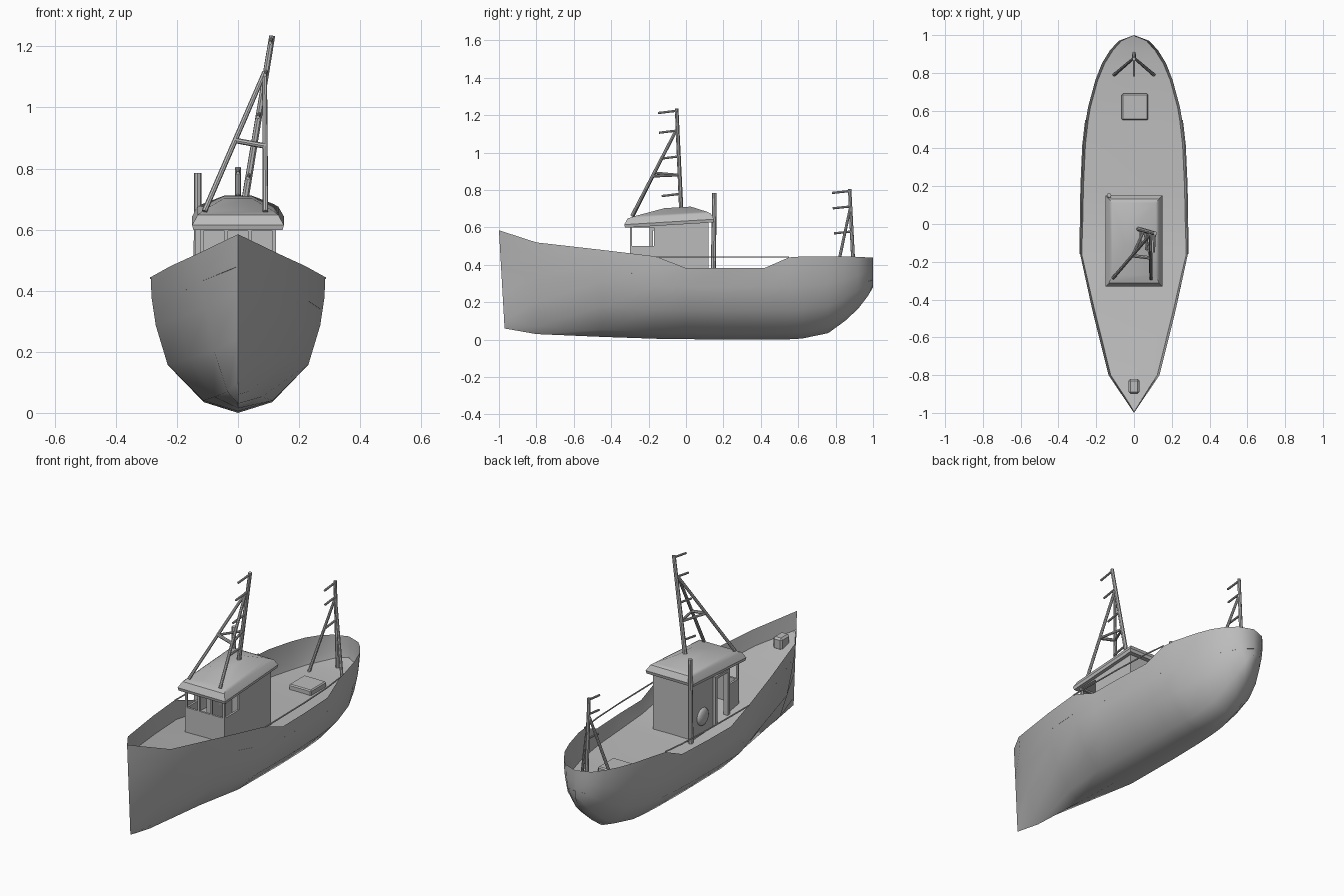
import bpy, bmesh, math
from mathutils import Vector

cube = bpy.data.objects.get("Cube")
if cube:
    bpy.data.objects.remove(cube)

grey = bpy.data.materials.new("plain_grey")
grey.use_nodes = True
colour = (0.5, 0.5, 0.5, 1)
grey.diffuse_color = colour
grey.node_tree.nodes["Principled BSDF"].inputs["Base Color"].default_value = colour


def finish(name, bm, angle=40, recalc=True):
    bmesh.ops.remove_doubles(bm, verts=bm.verts, dist=0.0005)
    if recalc:
        bmesh.ops.recalc_face_normals(bm, faces=bm.faces)
    mesh = bpy.data.meshes.new(name)
    bm.to_mesh(mesh)
    bm.free()
    mesh.materials.append(grey)
    ob = bpy.data.objects.new(name, mesh)
    bpy.context.collection.objects.link(ob)
    bpy.ops.object.select_all(action="DESELECT")
    ob.select_set(True)
    bpy.context.view_layer.objects.active = ob
    bpy.ops.object.shade_smooth_by_angle(angle=math.radians(angle))
    return ob


def loft(bm, rows, closed=False):
    """Skin quads between rows of points."""
    grid = [[bm.verts.new(p) for p in row] for row in rows]
    for a, b in zip(grid, grid[1:]):
        n = len(a)
        for i in range(n if closed else n - 1):
            j = (i + 1) % n
            bm.faces.new((a[i], a[j], b[j], b[i]))
    return grid


def box(name, lo, hi, bevel=0):
    bm = bmesh.new()
    bmesh.ops.create_cube(bm, size=1)
    for v in bm.verts:
        v.co = [l + (c + 0.5) * (h - l) for l, h, c in zip(lo, hi, v.co)]
    if bevel:
        bmesh.ops.bevel(bm, geom=bm.edges[:], offset=bevel, segments=1, affect="EDGES")
    return finish(name, bm, 20)


def tubes(name, paths, sides=8):
    """Each path is (start, end, start radius, end radius)."""
    bm = bmesh.new()
    for start, end, r1, r2 in paths:
        a, b = Vector(start), Vector(end)
        turn = (b - a).to_track_quat("Z", "Y")
        rings = [[p + turn @ Vector((r * math.cos(t), r * math.sin(t), 0))
                  for t in (math.tau * i / sides for i in range(sides))]
                 for p, r in ((a, r1), (b, r2))]
        grid = loft(bm, rings, True)
        for ring in grid:
            bm.faces.new(ring)
    return finish(name, bm)


def lerp(a, b, t):
    return a + (b - a) * t


# Hull stations: y, half width, sheer, keel, deck, fullness, side cut-out
stations = [
    (-1.0, 0.0, 0.585, 0.06, 0.48, 0, 0),
    (-0.8, 0.135, 0.52, 0.03, 0.43, 0.2, 0),
    (-0.45, 0.222, 0.48, 0.015, 0.38, 0.7, 0),
    (-0.16, 0.285, 0.445, 0.005, 0.335, 1, 0),
    (0.0, 0.283, 0.44, 0.003, 0.31, 1, 1),
    (0.2, 0.28, 0.44, 0.0, 0.3, 1, 1),
    (0.42, 0.27, 0.44, 0.0, 0.295, 1, 1),
    (0.55, 0.255, 0.44, 0.002, 0.29, 1, 0),
    (0.62, 0.243, 0.445, 0.006, 0.29, 1, 0),
    (0.76, 0.205, 0.445, 0.035, 0.29, 1, 0),
    (0.85, 0.17, 0.445, 0.1, 0.295, 1, 0),
    (0.92, 0.127, 0.443, 0.165, 0.3, 1, 0),
    (0.97, 0.08, 0.44, 0.23, 0.31, 1, 0),
    (1.0, 0.0, 0.44, 0.28, 0.32, 1, 0),
]
levels = [0, 0.08, 0.35, 0.64, 0.855, 1]
full = [0, 0.4, 0.81, 0.945, 0.995, 1]
vee = [0, 0.22, 0.52, 0.76, 0.92, 1]

hull, deck = [], []
for y, w, sheer, keel, dz, f, cut in stations:
    side = []
    for t, a, b in zip(levels, vee, full):
        z = lerp(keel, sheer, t)
        if cut:
            z = min(z, 0.383)
        rake = 0.03 * (1 - t) if y == -1 else 0
        side.append(Vector((w * lerp(a, b, f), y + rake, z)))
    hull.append([Vector((-p.x, p.y, p.z)) for p in side[::-1]] + side[1:])
    for p, q in zip(side, side[1:]):
        if p.z <= dz <= q.z:
            e = p.lerp(q, (dz - p.z) / (q.z - p.z))
            deck.append([(-e.x, e.y, dz), (0, e.y, dz + 0.004), (e.x, e.y, dz)])
            break

bm = bmesh.new()
loft(bm, hull)
finish("hull", bm, 50)
bm = bmesh.new()
loft(bm, deck)
finish("deck", bm)

# Rails across the side openings
for s, label in ((-1, "right"), (1, "left")):
    pts = [(s * st[1], st[0], 0.442) for st in stations[3:8]]
    tubes(label + "_rail", [(a, b, 0.004, 0.004) for a, b in zip(pts, pts[1:])], 6)

# Wheelhouse walls, leaving the windows and doorway open
W, F, B, T = 0.125, -0.3, 0.12, 0.012
box("front_wall", (-W, F, 0.33), (W, F + T, 0.5))
box("rear_wall", (-W, B - T, 0.28), (W, B, 0.66))
box("left_wall_lower", (W - T, F, 0.3), (W, B, 0.5))
box("left_wall_upper", (W - T, -0.17, 0.5), (W, B, 0.655))
box("right_wall_front", (-W, F, 0.3), (T - W, -0.19, 0.5))
box("right_wall_rear", (-W, -0.08, 0.29), (T - W, B, 0.655))
box("front_header", (-W, F, 0.595), (W, F + T, 0.64))
box("left_header", (W - T, F, 0.6), (W, -0.17, 0.65))
box("right_header", (-W, F, 0.6), (T - W, -0.08, 0.65))
for x in (-W, -0.045, 0.033, W - T):
    box("window_post", (x, F, 0.49), (x + T, F + T, 0.62))
for y in (-0.195, -0.085):
    box("door_post", (-W - 0.015, y, 0.3), (T - W, y + 0.018, 0.6))
box("door_lintel", (-W - 0.015, -0.195, 0.585), (T - W, -0.067, 0.6))

# Roof with a soft edge and a raised centre
bm = bmesh.new()
rows = []
for z, hx, hy, cy in ((0.62, 0.12, 0.205, -0.09), (0.618, 0.146, 0.236, -0.09),
                      (0.635, 0.15, 0.24, -0.09), (0.667, 0.132, 0.222, -0.09),
                      (0.678, 0.115, 0.19, -0.08), (0.71, 0.045, 0.07, -0.045)):
    rows.append([(sx * hx, cy + sy * hy, z + 0.06 * (cy + sy * hy))
                 for sx, sy in ((-1, -1), (1, -1), (1, 1), (-1, 1))])
grid = loft(bm, rows, True)
bm.faces.new(grid[0])
bm.faces.new(grid[-1])
finish("roof", bm, 35)

# Life ring hung on the right wall
bm = bmesh.new()
bmesh.ops.create_uvsphere(bm, u_segments=16, v_segments=8, radius=0.05)
for v in bm.verts:
    v.co = (v.co.x * 0.4 - W, v.co.y + 0.03, v.co.z + 0.41)
finish("life_ring", bm)

tubes("exhaust_pipe", [((-0.132, 0.145, 0.29), (-0.132, 0.152, 0.785), 0.014, 0.012)])

# Main mast: leaning pole, two forward legs, braces and rungs
foot, top, join = Vector((0.02, -0.025, 0.68)), Vector((0.112, -0.05, 1.235)), Vector((0.087, -0.055, 1.115))
leg_r, leg_l = Vector((-0.11, -0.285, 0.66)), Vector((0.09, -0.29, 0.66))
mid_r, mid_l = leg_r.lerp(join, 0.51), leg_l.lerp(join, 0.47)
mid_pole = foot.lerp(top, 0.36)
parts = [(foot, top, 0.012, 0.01), (leg_r, join, 0.009, 0.008), (leg_l, join, 0.009, 0.008),
         (mid_r, mid_l, 0.009, 0.009), (mid_r, mid_pole, 0.007, 0.007), (mid_l, mid_pole, 0.007, 0.007)]
for t in (0.18, 0.54, 0.79, 0.98):
    p = foot.lerp(top, t)
    parts.append((p, p + Vector((-0.005, -0.1, -0.012)), 0.006, 0.006))
tubes("main_mast", parts)

# Stern mast: pole, two spread legs and rungs
foot, top = Vector((0, 0.9, 0.29)), Vector((0, 0.875, 0.805))
join = foot.lerp(top, 0.82)
parts = [(foot, top, 0.011, 0.009)]
for s in (-1, 1):
    parts.append(((s * 0.105, 0.79, 0.29), join, 0.009, 0.007))
for t in (0.56, 0.82, 0.98):
    p = foot.lerp(top, t)
    parts.append((p, p + Vector((0, -0.095, -0.01)), 0.006, 0.006))
tubes("stern_mast", parts)

# Deck fittings
box("hatch", (-0.065, 0.55, 0.28), (0.075, 0.69, 0.322), 0.006)
box("bow_box", (-0.028, -0.9, 0.43), (0.028, -0.82, 0.5), 0.01)
